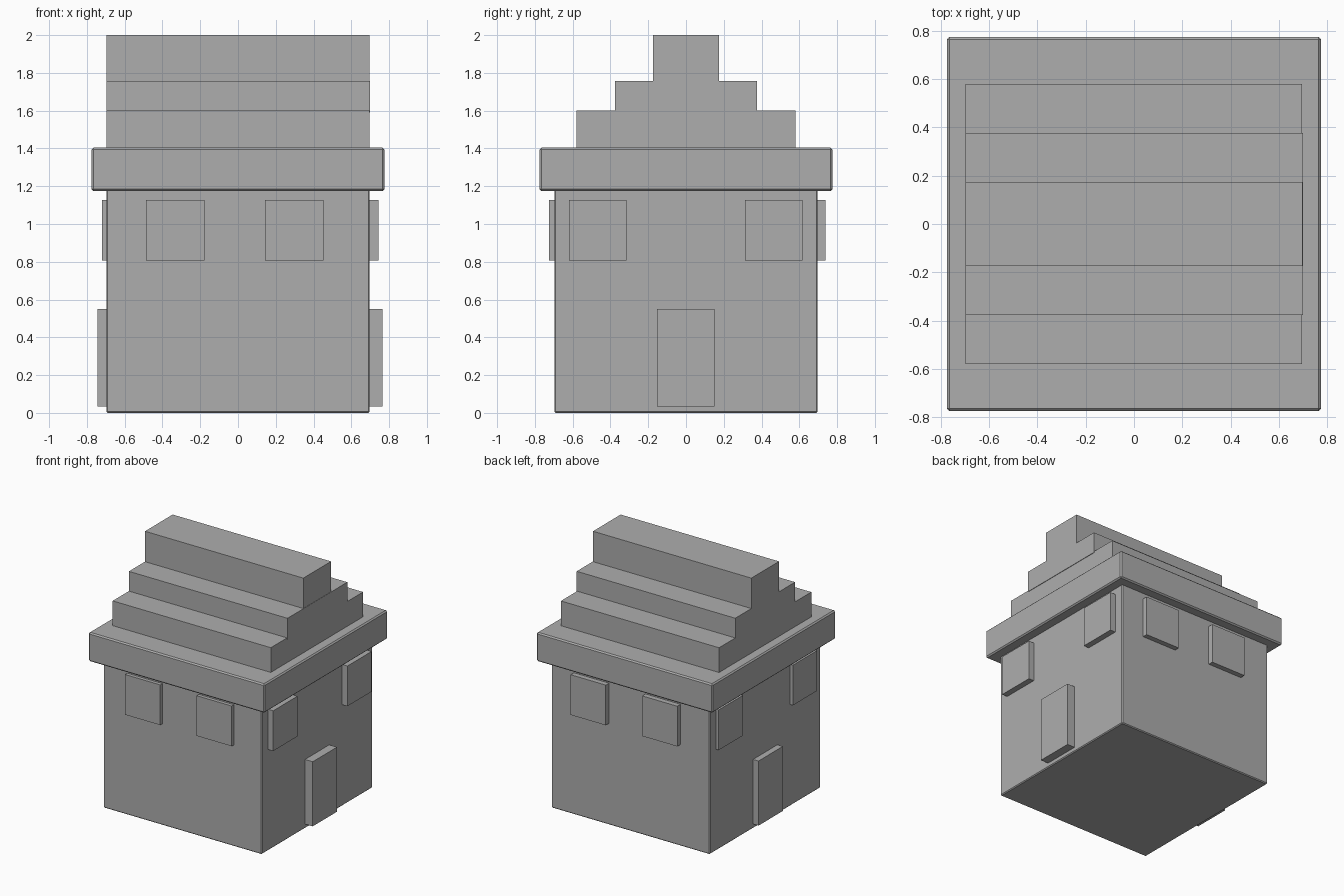
import bpy

cube = bpy.data.objects.get("Cube")
if cube:
    bpy.data.objects.remove(cube)

# One plain grey for the whole house
grey = bpy.data.materials.new("plain_grey")
grey.use_nodes = True
colour = (0.42, 0.42, 0.42, 1)
grey.diffuse_color = colour
grey.node_tree.nodes["Principled BSDF"].inputs["Base Color"].default_value = colour


def box(name, x, y, z, bevel=0):
    """Box spanning the given (min, max) ranges, with optional chamfered edges."""
    spans = (x, y, z)
    bpy.ops.mesh.primitive_cube_add(size=1, location=[(a + b) / 2 for a, b in spans])
    obj = bpy.context.object
    obj.name = name
    obj.scale = [b - a for a, b in spans]
    bpy.ops.object.transform_apply(location=False, rotation=False, scale=True)
    obj.data.materials.append(grey)
    if bevel:
        mod = obj.modifiers.new("chamfer", "BEVEL")
        mod.width = bevel
        mod.segments = 1


WALL = 0.697
EAVE = 0.775
SINK = 0.02  # how far plates are set into the walls

# Walls and overhanging eave slab
box("walls", (-WALL, WALL), (-WALL, WALL), (0, 1.2), 0.007)
box("eave_slab", (-EAVE, EAVE), (-EAVE, EAVE), (1.174, 1.404), 0.01)

# Stepped roof tiers
box("roof_lower_tier", (-0.697, 0.695), (-0.58, 0.58), (1.39, 1.601))
box("roof_middle_tier", (-0.697, 0.699), (-0.376, 0.376), (1.59, 1.758))
box("roof_ridge", (-0.697, 0.697), (-0.174, 0.174), (1.75, 2.0))

# Windows, two on each wall
WINDOW_Z = (0.807, 1.127)
for i, x in enumerate((-0.486, 0.144)):
    box(f"front_window_{i + 1}", (x, x + 0.308), (-0.725, SINK - WALL), WINDOW_Z)
for i, x in enumerate((-0.44, 0.19)):
    box(f"back_window_{i + 1}", (x, x + 0.308), (WALL - SINK, 0.738), WINDOW_Z)
for i, y in enumerate((-0.62, 0.313)):
    box(f"left_window_{i + 1}", (WALL - SINK, 0.744), (y, y + 0.305), WINDOW_Z)
    box(f"right_window_{i + 1}", (-0.721, SINK - WALL), (y, y + 0.305), WINDOW_Z)

# Doors on the two gable sides
DOOR_Y, DOOR_Z = (-0.153, 0.152), (0.035, 0.549)
box("left_door", (WALL - SINK, 0.765), DOOR_Y, DOOR_Z)
box("right_door", (-0.745, SINK - WALL), DOOR_Y, DOOR_Z)
